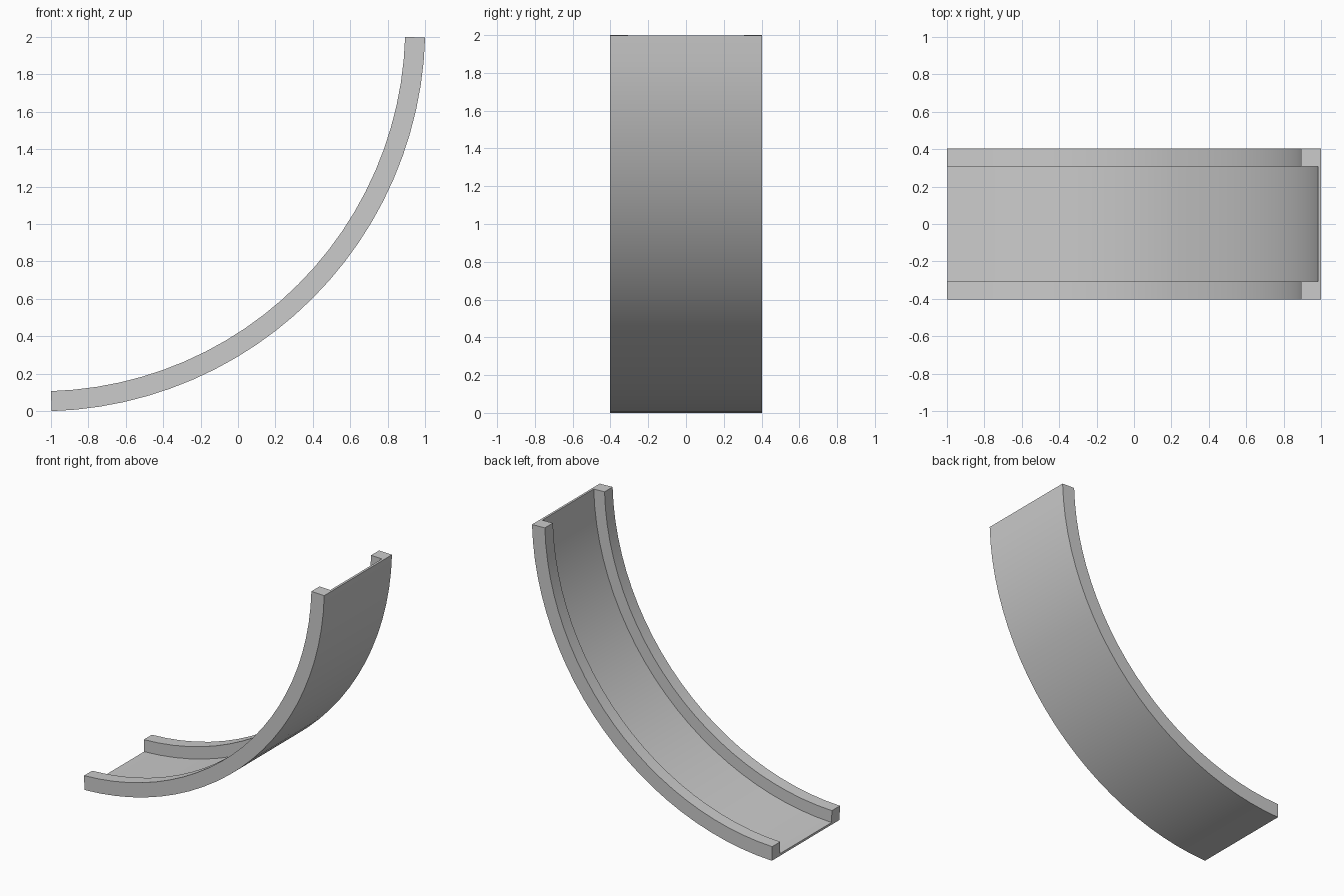
import bpy, bmesh
from math import sin, cos, radians

if "Cube" in bpy.data.objects:
    bpy.data.objects.remove(bpy.data.objects["Cube"])

# Arc of the channel: centre, radii and angular range
CX, CZ = -1.0586, 2.0586
R_OUT, R_FLOOR, R_RAIL = 2.06, 2.043, 1.953
HALF, INNER = 0.403, 0.307
START, END, STEPS = radians(1.72), radians(88.28), 24

# U-shaped cross-section: (radius, y)
profile = [(R_OUT, -HALF), (R_OUT, HALF), (R_RAIL, HALF), (R_RAIL, INNER),
           (R_FLOOR, INNER), (R_FLOOR, -INNER), (R_RAIL, -INNER), (R_RAIL, -HALF)]

# Sweep the section along the arc
bm = bmesh.new()
rings = []
for i in range(STEPS + 1):
    a = START + (END - START) * i / STEPS
    rings.append([bm.verts.new((CX + r * sin(a), y, CZ - r * cos(a)))
                  for r, y in profile])
n = len(profile)
for r0, r1 in zip(rings, rings[1:]):
    for k in range(n):
        m = (k + 1) % n
        bm.faces.new((r0[k], r0[m], r1[m], r1[k]))

# End caps: two rails and the thin floor
bm.faces.new(rings[0])
bm.faces.new(list(reversed(rings[-1])))
bmesh.ops.recalc_face_normals(bm, faces=bm.faces[:])

mesh = bpy.data.meshes.new("curved_channel")
bm.to_mesh(mesh)
bm.free()
channel = bpy.data.objects.new("curved_channel", mesh)
bpy.context.collection.objects.link(channel)

# Smooth curve, sharp rail edges
bpy.context.view_layer.objects.active = channel
channel.select_set(True)
bpy.ops.object.shade_smooth_by_angle(angle=radians(30))
